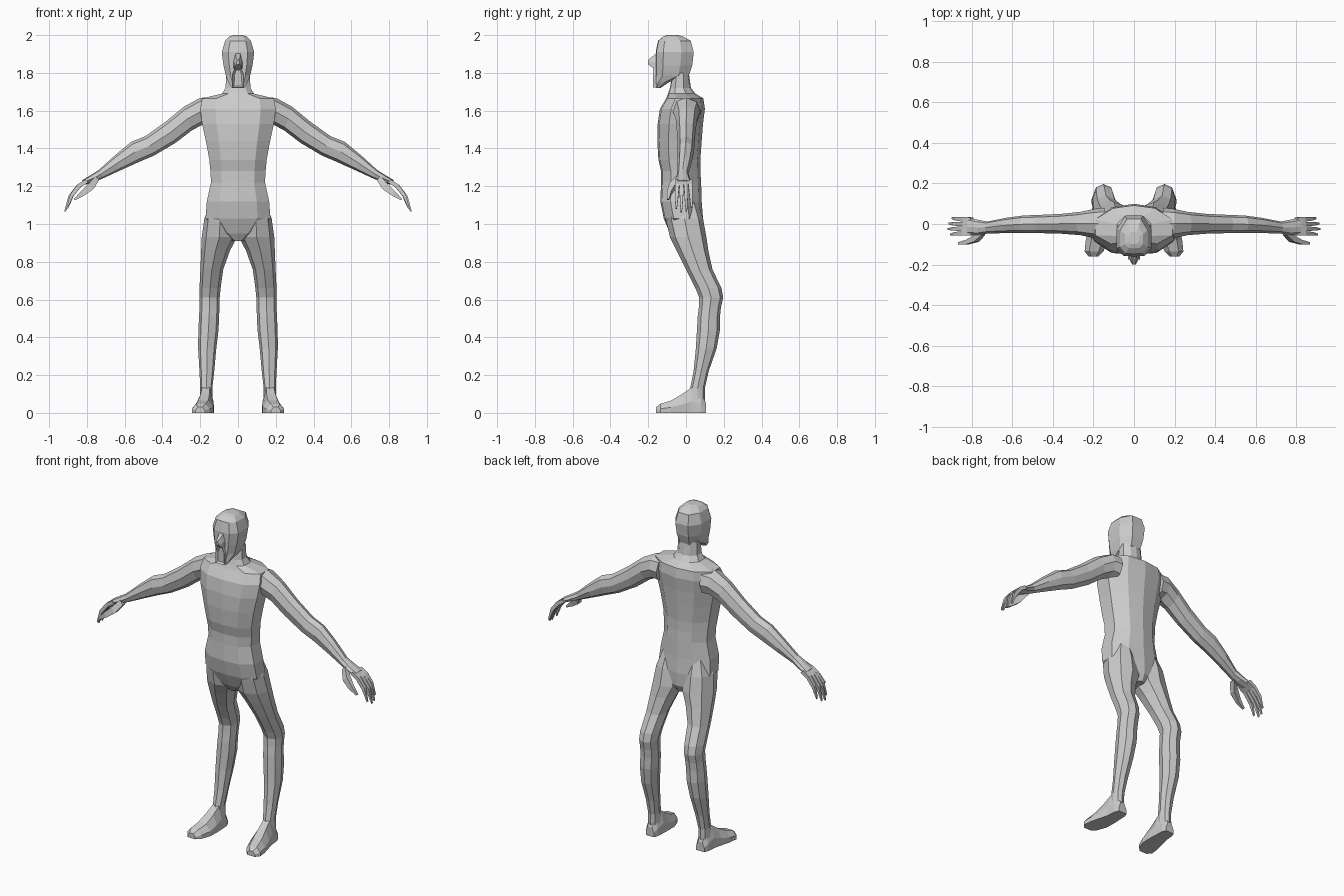
import bpy, bmesh
from mathutils import Vector

skin = bpy.data.materials.new("plain grey")
skin.diffuse_color = (0.6, 0.6, 0.6, 1)

# Cross-sections, in units of half width and half depth
BODY = [(0, -1), (.6, -.93), (1, -.5), (1, .3), (.55, .85), (0, 1),
        (-.55, .85), (-1, .3), (-1, -.5), (-.6, -.93)]
HEAD = [(0, -1), (.6, -.97), (1, -.6), (1, .35), (.5, 1),
        (-.5, 1), (-1, .35), (-1, -.6), (-.6, -.97)]
LIMB = [(0, -1), (.75, -.7), (1, 0), (.7, .75), (0, 1), (-.7, .75), (-1, 0), (-.75, -.7)]
FOOT = [(-1, -1), (1, -1), (1, -.1), (.5, 1), (-.5, 1), (-1, -.1)]
FINGER = [(-1, -1), (1, -1), (1, 1), (-1, 1)]


def finish(name, bm, mirror=False):
    bmesh.ops.recalc_face_normals(bm, faces=bm.faces)
    mesh = bpy.data.meshes.new(name)
    bm.to_mesh(mesh)
    bm.free()
    mesh.materials.append(skin)
    ob = bpy.data.objects.new(name, mesh)
    bpy.context.collection.objects.link(ob)
    if mirror:
        ob.modifiers.new("mirror", "MIRROR").use_mirror_merge = False
    return ob


def loft(name, rings, shape, mirror=False):
    """Skin rings given as (centre, half-width vector, half-depth vector)."""
    bm = bmesh.new()
    loops = [[bm.verts.new(Vector(c) + Vector(u) * a + Vector(v) * b) for a, b in shape]
             for c, u, v in rings]
    n = len(shape)
    for lo, hi in zip(loops, loops[1:]):
        for i in range(n):
            bm.faces.new((lo[i], lo[(i + 1) % n], hi[(i + 1) % n], hi[i]))
    bm.faces.new(loops[0])
    bm.faces.new(loops[-1])
    return finish(name, bm, mirror)


def level(z, x0, x1, y0, y1):
    """Horizontal ring filling a rectangle."""
    return ((x0 + x1) / 2, (y0 + y1) / 2, z), ((x1 - x0) / 2, 0, 0), (0, (y1 - y0) / 2, 0)


def upright(y, x0, x1, z0, z1):
    """Ring facing along y."""
    return ((x0 + x1) / 2, y, (z0 + z1) / 2), ((x1 - x0) / 2, 0, 0), (0, 0, (z1 - z0) / 2)


def slanted(tx, tz, bx, bz, y0, y1):
    """Ring from a top point to a bottom point, spread in y."""
    return (((tx + bx) / 2, (y0 + y1) / 2, (tz + bz) / 2),
            ((tx - bx) / 2, 0, (tz - bz) / 2), (0, (y1 - y0) / 2, 0))


# Torso with neck: height, half width, front, back
torso = [(.91, .03, -.06, .07), (.95, .09, -.085, .09), (1.03, .172, -.118, .09),
         (1.12, .165, -.136, .083), (1.22, .143, -.132, .08), (1.28, .146, -.132, .076),
         (1.34, .152, -.146, .076), (1.44, .17, -.152, .083), (1.53, .19, -.15, .09),
         (1.61, .2, -.138, .1), (1.665, .19, -.105, .092), (1.69, .085, -.095, .05),
         (1.72, .066, -.085, .026), (1.80, .062, -.07, .015)]
loft("torso", [level(z, -w, w, f, b) for z, w, f, b in torso], BODY)

# Head
head = [(1.72, .032, -.16, -.135), (1.75, .05, -.16, -.09), (1.785, .064, -.16, .015),
        (1.84, .077, -.16, .033), (1.91, .086, -.16, .041), (1.97, .068, -.148, .025),
        (1.993, .045, -.12, -.015), (2.0, .025, -.1, -.04)]
loft("head", [level(z, -w, w, f, b) for z, w, f, b in head], HEAD)

# Nose
loft("nose", [upright(-.15, -.025, .025, 1.82, 1.91), upright(-.18, -.02, .02, 1.83, 1.885),
              upright(-.2, -.009, .009, 1.845, 1.868)], FOOT)

# Mouth: raised arch with a recessed opening
bm = bmesh.new()
arch = [(-.028, 1.722), (.028, 1.722), (.03, 1.79), (.016, 1.825), (-.016, 1.825), (-.03, 1.79)]
front = bm.faces.new([bm.verts.new((x, -.15, z)) for x, z in arch])
front = bmesh.ops.extrude_face_region(bm, geom=[front])["geom"]
face = [g for g in front if isinstance(g, bmesh.types.BMFace)][0]
bmesh.ops.translate(bm, verts=face.verts[:], vec=(0, -.025, 0))
bmesh.ops.inset_region(bm, faces=[face], thickness=.011)
bmesh.ops.translate(bm, verts=face.verts[:], vec=(0, .013, 0))
finish("mouth", bm)

# Legs: height, inner, outer, front, back
leg = [(1.12, .04, .14, -.1, .06), (1.03, .012, .178, -.108, .09), (.93, .005, .192, -.085, .108),
       (.86, .042, .195, -.05, .118), (.76, .078, .199, .0, .14), (.66, .092, .204, .05, .188),
       (.61, .097, .204, .07, .197), (.56, .098, .204, .068, .185), (.51, .1, .206, .062, .18),
       (.44, .103, .21, .058, .18), (.34, .115, .211, .052, .162), (.22, .126, .204, .04, .12),
       (.13, .136, .2, .022, .1), (.06, .136, .202, .02, .1)]
loft("leg", [level(*r) for r in leg], LIMB, True)

# Feet, heel to toe
foot = [(.105, .142, .196, 0, .055), (.08, .132, .206, 0, .1), (.03, .13, .21, 0, .135),
        (-.02, .128, .222, 0, .1), (-.08, .13, .238, 0, .065), (-.135, .15, .244, 0, .048),
        (-.16, .175, .225, 0, .03)]
loft("foot", [upright(*r) for r in foot], FOOT, True)

# Arms with palm, shoulder to knuckles
arm = [(.14, 1.67, .15, 1.52, -.08, .08), (.2, 1.668, .19, 1.525, -.07, .075),
       (.285, 1.622, .245, 1.495, -.055, .06), (.385, 1.54, .33, 1.43, -.048, .05),
       (.49, 1.465, .445, 1.362, -.045, .045), (.565, 1.435, .525, 1.328, -.045, .042),
       (.65, 1.365, .62, 1.285, -.045, .03), (.735, 1.288, .712, 1.243, -.047, .012),
       (.775, 1.262, .755, 1.225, -.055, .02), (.825, 1.232, .808, 1.208, -.055, .03)]
loft("arm", [slanted(*r) for r in arm], LIMB, True)

# Four curled fingers, slightly fanned
for i, reach in enumerate((.9, 1, .97, .85)):
    y = -.043 + .021 * i
    fan = .006 * (i - 1.5)
    path = [(.8, 1.228, .011, .013), (.845, 1.2, .011, .011),
            (.89, 1.143, .01, .009), (.917, 1.065, .004, .004)]
    rings = []
    for k, (x, z, t, h) in enumerate(path):
        px, pz = .8 + (x - .8) * reach, 1.228 + (z - 1.228) * reach
        py = y + fan * k / 3
        rings.append(slanted(px + t * .7, pz + t * .7, px - t * .7, pz - t * .7, py - h, py + h))
    loft("finger_%d" % (i + 1), rings, FINGER, True)

# Thumb
thumb = [(.755, 1.255, .735, 1.232, -.055, -.02), (.79, 1.215, .765, 1.185, -.088, -.055),
         (.83, 1.175, .812, 1.152, -.1, -.078), (.87, 1.132, .862, 1.126, -.1, -.09)]
loft("thumb", [slanted(*r) for r in thumb], FINGER, True)
